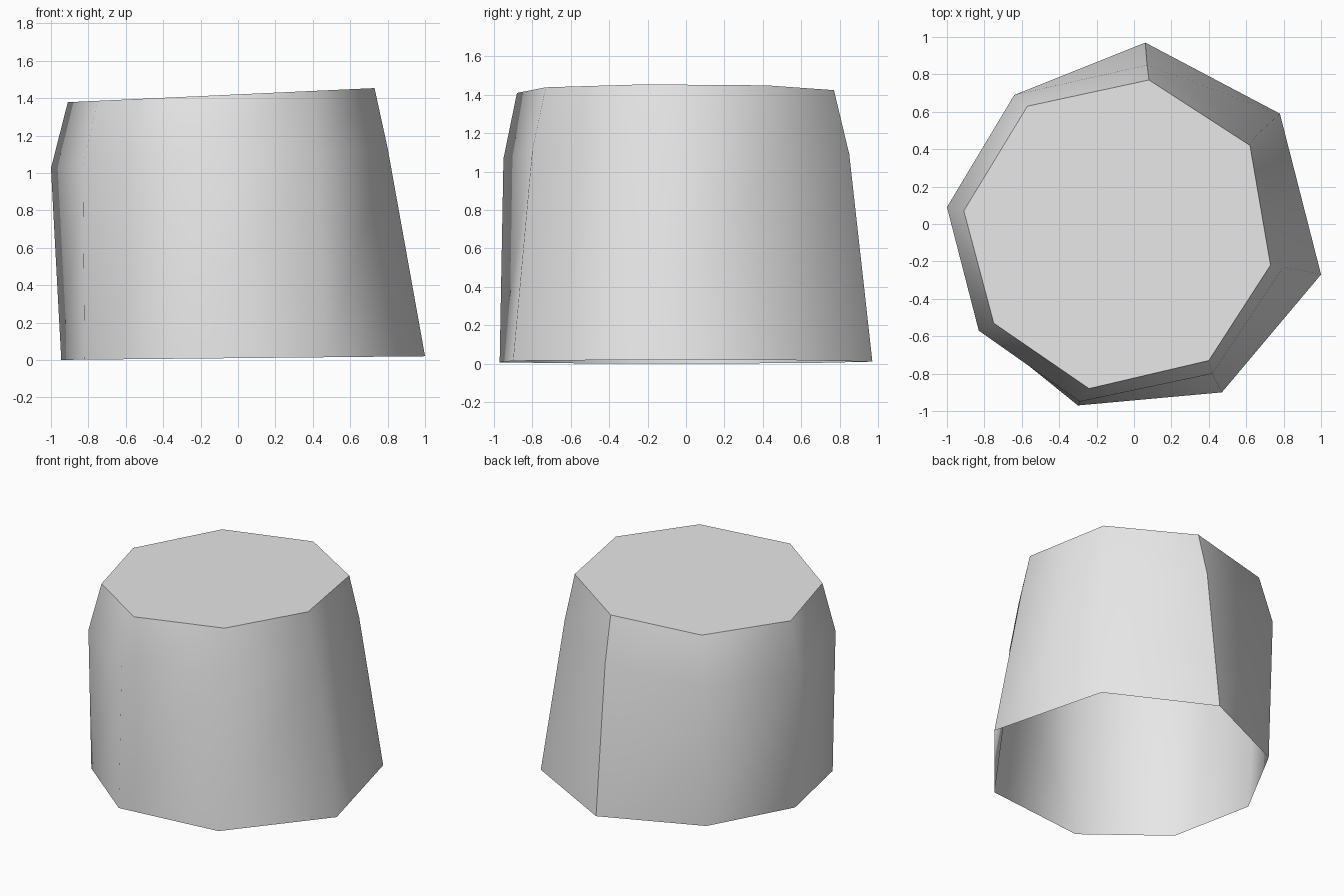
import bpy
import bmesh

default_cube = bpy.data.objects.get("Cube")
if default_cube:
    bpy.data.objects.remove(default_cube, do_unlink=True)


def make_material(name, colour):
    material = bpy.data.materials.new(name)
    material.use_nodes = True
    material.diffuse_color = colour
    shader = next(n for n in material.node_tree.nodes if n.type == 'BSDF_PRINCIPLED')
    shader.inputs["Base Color"].default_value = colour
    return material


def add_ring(bm, outline, height, lean):
    """One cross-section; its height rises gently along x."""
    return [bm.verts.new((x, y, height + lean * x)) for x, y in outline]


# Irregular eight-sided sections, clockwise from the back corner
base = [(.06, .97), (.78, .59), (1, -.27), (.47, -.9),
        (-.3, -.97), (-.82, -.55), (-.945, .07), (-.63, .66)]
shoulder = [(.07, .85), (.66, .48), (.8, -.23), (.42, -.8),
            (-.29, -.95), (-.83, -.57), (-1, .09), (-.64, .69)]
rim = [(.08, .77), (.62, .42), (.73, -.22), (.4, -.73),
       (-.24, -.88), (-.75, -.53), (-.91, .07), (-.57, .63)]

bm = bmesh.new()
rings = [add_ring(bm, base, .01, .01),
         add_ring(bm, shoulder, 1.085, .06),
         add_ring(bm, rim, 1.42, .046)]

# Smooth wall, open at the bottom
for lower, upper in zip(rings, rings[1:]):
    for i in range(len(lower)):
        j = (i + 1) % len(lower)
        wall = bm.faces.new((lower[j], lower[i], upper[i], upper[j]))
        wall.smooth = True

# Flat cut top with a crisp rim
top = bm.faces.new(reversed(rings[-1]))
for edge in top.edges:
    edge.smooth = False

# Sharp seam running up the back corner
for lower, upper in zip(rings, rings[1:]):
    bm.edges.get((lower[0], upper[0])).smooth = False

bm.normal_update()
mesh = bpy.data.meshes.new("stump")
bm.to_mesh(mesh)
bm.free()
mesh.materials.append(make_material("light grey", (.8, .8, .8, 1)))
stump = bpy.data.objects.new("stump", mesh)
bpy.context.collection.objects.link(stump)
